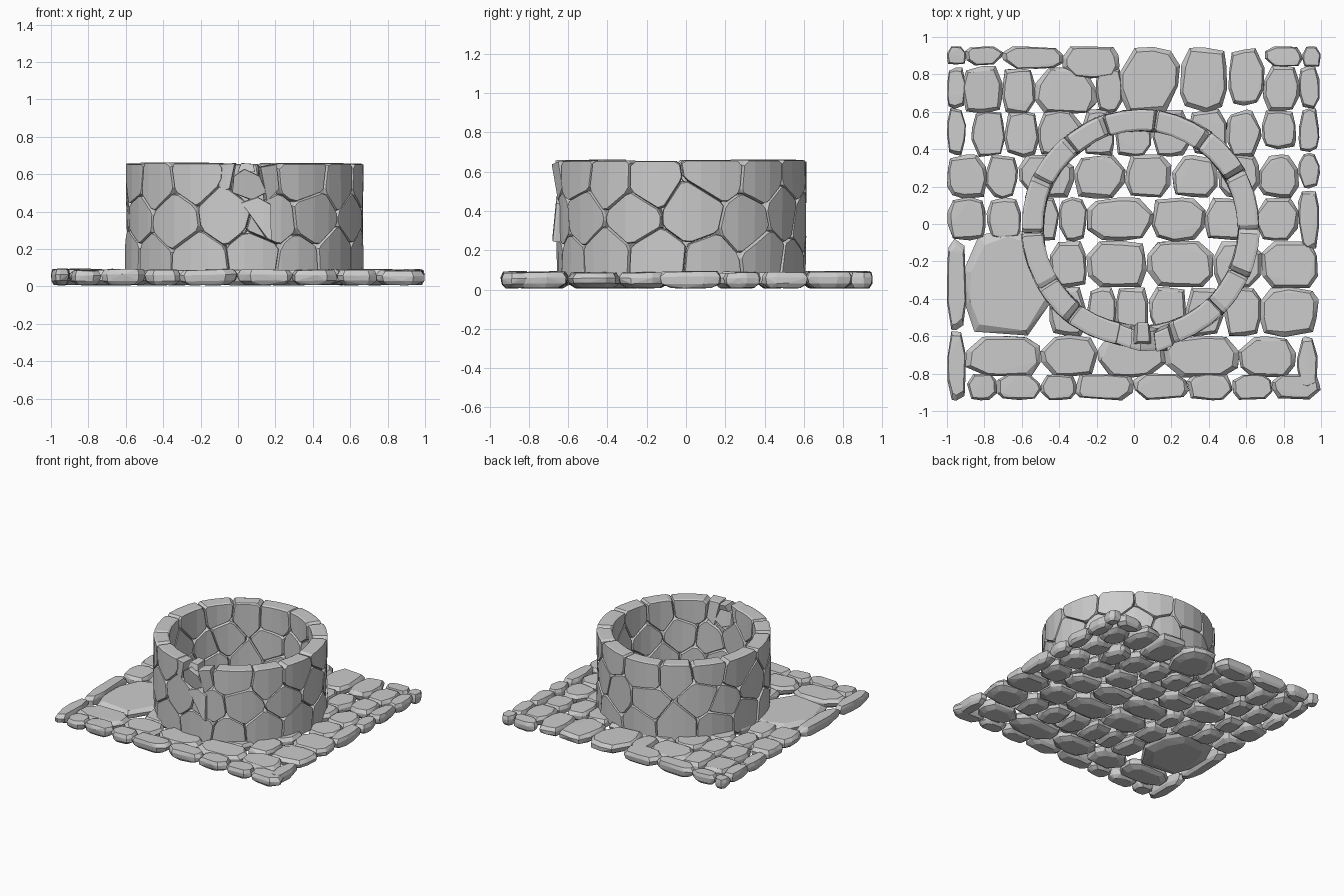
import bpy, bmesh, math, random
from mathutils import Vector

if "Cube" in bpy.data.objects:
    bpy.data.objects.remove(bpy.data.objects["Cube"])

random.seed(11)
rnd = random.uniform
R_IN, R_OUT, CX, CY = 0.522, 0.635, 0.035, -0.022


def add_stone(target, poly, rings, jitter=0.0, tilt=(0, 0), warp=None):
    """Convex stone: a 2D outline scaled through (height, scale) rings, optionally wrapped."""
    n = len(poly)
    cx, cy = sum(p[0] for p in poly) / n, sum(p[1] for p in poly) / n
    bm = bmesh.new()
    for w, s in rings:
        for x, y in poly:
            k = s + rnd(-jitter, jitter) * 3
            dx, dy = (x - cx) * min(k, 1), (y - cy) * min(k, 1)
            z = w + dx * tilt[0] + dy * tilt[1] + rnd(-jitter, jitter) * 0.1
            bm.verts.new((cx + dx, cy + dy, z))
    res = bmesh.ops.convex_hull(bm, input=bm.verts[:])
    junk = {v for v in res["geom_interior"] + res["geom_unused"] if isinstance(v, bmesh.types.BMVert)}
    bmesh.ops.delete(bm, geom=list(junk), context='VERTS')
    bmesh.ops.dissolve_limit(bm, angle_limit=0.03, verts=bm.verts[:], edges=bm.edges[:])
    if warp:
        # slice so that the stone can follow the curve of the wall
        step = 2 * math.pi * R_OUT / 40
        us = [v.co.x for v in bm.verts]
        for i in range(math.ceil(min(us) / step), math.floor(max(us) / step) + 1):
            bmesh.ops.bisect_plane(bm, geom=bm.verts[:] + bm.edges[:] + bm.faces[:],
                                   plane_co=(i * step, 0, 0), plane_no=(1, 0, 0))
        for v in bm.verts:
            v.co = warp(v.co)
    tmp = bpy.data.meshes.new("tmp")
    bm.to_mesh(tmp)
    bm.free()
    target.from_mesh(tmp)
    bpy.data.meshes.remove(tmp)


def finish(bm, name):
    me = bpy.data.meshes.new(name)
    bm.to_mesh(me)
    bm.free()
    ob = bpy.data.objects.new(name, me)
    bpy.context.collection.objects.link(ob)


# Paving: strips of cells, each (axis, side a, side b, breaks along the strip)
strips = [
    ('x', 0.85, 0.95, (-1, -.9, -.7)), ('x', 0.83, 0.95, (-.7, -.38)),
    ('x', 0.84, 0.95, (.7, .9, 1)), ('x', 0.60, 0.95, (-.08, .25, .5)),
    ('x', 0.78, 0.95, (-.38, -.08, )), ('x', 0.64, 0.94, (.5, .7)),
    ('x', 0.59, 0.84, (-.92, -.7, -.53, -.2, -.06)), ('x', 0.60, 0.85, (.69, .89)),
    ('x', 0.36, 0.61, (-.87, -.69, -.51, -.28, -.1, .1, .3, .5, .68)),
    ('x', 0.40, 0.61, (.68, .87)), ('x', 0.14, 0.37, (-1, -.79, -.62, -.32, -.05, .2, .45, .67, .88)),
    ('x', -0.09, 0.14, (-1, -.79, -.6, -.4, -.25, .1, .38, .65, .88)),
    ('x', -0.34, -0.09, (-.45, -.25, .07, .42, .68, .99)),
    ('x', -0.60, -0.05, (-.9, -.45)), ('x', -0.60, -0.34, (-.45, -.25, -.1, .08, .28, .48, .68, .98)),
    ('x', -0.82, -0.60, (-.9, -.5, -.2, .17, .56, .86)),
    ('x', -0.94, -0.80, (-.89, -.73, -.5, -.31, 0, .29, .53, .74, 1)),
    ('y', -1, -.9, (-.94, -.58, -.09)), ('y', -1, -.9, (.37, .62, .84)),
    ('y', .87, .98, (-.88, -.61)), ('y', .88, .99, (-.13, .19, .38, .62, .85)),
]
paving = bmesh.new()
for axis, a, b, br in strips:
    for p, q in zip(br, br[1:]):
        x0, x1, y0, y1 = (p, q, a, b) if axis == 'x' else (a, b, p, q)
        cx, cy, hx, hy = (x0 + x1) / 2, (y0 + y1) / 2, (x1 - x0) / 2, (y1 - y0) / 2
        outline, n = [], 10
        for i in range(n):
            t = 2 * math.pi * (i + rnd(0.2, 0.8)) / n
            c, s = math.cos(t), math.sin(t)
            k = (abs(c) ** 4.5 + abs(s) ** 4.5) ** (-1 / 4.5) * rnd(0.96, 1.07)
            outline.append((max(-1, min(1, cx + hx * c * k)), max(-.945, min(.95, cy + hy * s * k))))
        h = rnd(-0.006, 0.004)
        add_stone(paving, outline, [(0.008, .66), (0.03, .93), (0.062 + h, .98), (0.088 + h, .84)],
                  jitter=0.015, tilt=(rnd(-.02, .02), rnd(-.02, .02)))
finish(paving, "stone_paving")


# Well wall: cells laid out on the unrolled cylinder, then wrapped
def wrap(co):
    t, r = co.x / R_OUT - math.pi / 2, R_IN + co.z
    return Vector((CX + r * math.cos(t), CY + r * math.sin(t), co.y))


def clip(poly, mid, nrm):
    out = []
    for a, b in zip(poly, poly[1:] + poly[:1]):
        da, db = (a - mid).dot(nrm), (b - mid).dot(nrm)
        if da <= 0:
            out.append(a)
        if da * db < 0:
            out.append(a.lerp(b, da / (da - db)))
    return out


LEN, COLS = 2 * math.pi * R_OUT, 14
sites = []
for row, z in enumerate((0.15, 0.36, 0.57)):
    for c in range(COLS):
        broken = row == 2 and c == 0
        j = 0 if broken else 1
        sites.append((Vector(((c + 0.5 * (row % 2)) * LEN / COLS + j * rnd(-.06, .06) + 0.03,
                              z + j * rnd(-.045, .045))), broken))
wall = bmesh.new()
rings = [(0, .93), (0.012, .99), (0.098, .99), (0.113, .95)]
for s, broken in sites:
    if broken:
        continue
    top = 0.662 + rnd(-.008, .003)
    poly = [Vector((s.x + a, b)) for a, b in ((-.5, .05), (.5, .05), (.5, top), (-.5, top))]
    for o, _ in sites:
        for k in (-LEN, 0, LEN):
            q = o + Vector((k, 0))
            if 0 < (q - s).length < 0.9:
                poly = clip(poly, (s + q) / 2, q - s)
    # cut the corners so small chinks open where stones meet
    cut = []
    for i, p in enumerate(poly):
        for nb in (poly[i - 1], poly[(i + 1) % len(poly)]):
            d = (nb - p).length
            cut.append(p.lerp(nb, min(rnd(.008, .03) / max(d, .001), 0.4)))
    h = rnd(-.004, .003)
    add_stone(wall, [tuple(p) for p in cut], [(w + h, k) for w, k in rings],
              tilt=(rnd(-.03, .03), rnd(-.03, .03)), warp=wrap)
finish(wall, "well_wall")

# Broken spot at the front: loose shards filling the missing stone
shards = bmesh.new()
for outline, depth, tilt in (
        ([(-.07, .5), (-.06, .59), (.0, .63), (.08, .59), (.12, .5), (.04, .46)], 0.02, (.1, .2)),
        ([(-.02, .45), (.07, .48), (.14, .44), (.14, .24), (.12, .25), (.05, .38)], 0.03, (.1, -.1)),
        ([(.08, .64), (.17, .655), (.19, .52), (.12, .45)], 0.025, (-.2, .1)),
        ([(-.15, .655), (-.05, .66), (-.08, .52), (-.14, .5)], 0.01, (.2, 0)),
        ([(-.04, .61), (-.02, .66), (.05, .655), (.06, .61)], -0.01, (0, -.3))):
    add_stone(shards, outline, [(w * 0.9 + depth, k) for w, k in rings], tilt=tilt, warp=wrap)
finish(shards, "broken_shards")
